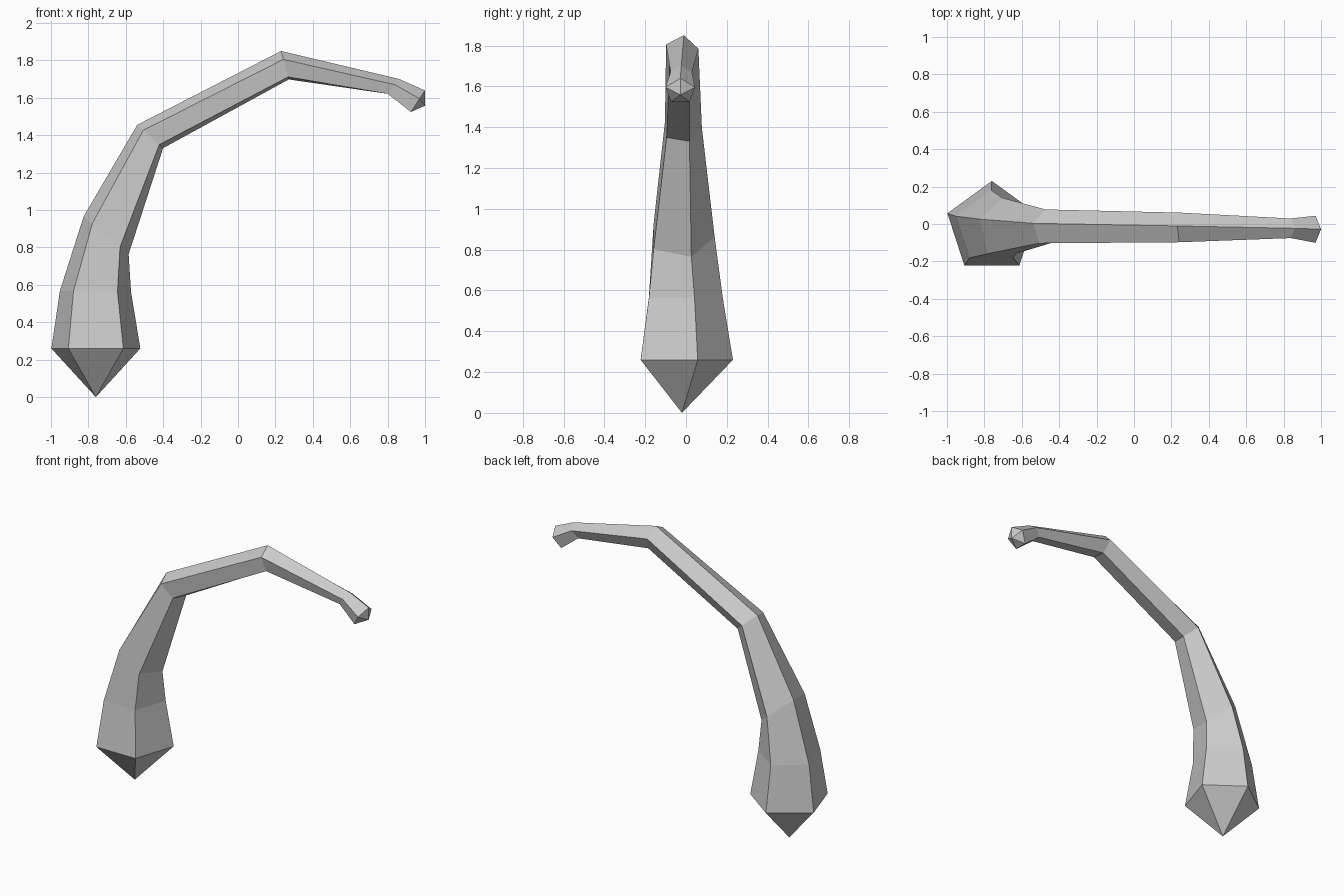
import bpy
import bmesh
from math import cos, sin, radians
from mathutils import Vector

SIDES = 5

old = bpy.data.objects.get("Cube")
if old:
    bpy.data.objects.remove(old, do_unlink=True)


def make_material(name, colour):
    mat = bpy.data.materials.new(name)
    mat.use_nodes = True
    mat.diffuse_color = colour
    mat.node_tree.nodes["Principled BSDF"].inputs["Base Color"].default_value = colour
    return mat


def add_ring(bm, centre, radius, tilt, twist):
    """Pentagon tilted about the y axis and twisted about its own normal."""
    outward = Vector((-cos(radians(tilt)), 0, sin(radians(tilt))))
    side = Vector((0, 1, 0))
    verts = []
    for i in range(SIDES):
        angle = radians(90 + twist + i * 360 / SIDES)
        offset = side * sin(angle) - outward * cos(angle)
        verts.append(bm.verts.new(Vector(centre) + radius * offset))
    return verts


def add_point_cap(bm, ring, tip):
    point = bm.verts.new(tip)
    for i in range(SIDES):
        bm.faces.new((ring[i], ring[(i + 1) % SIDES], point))


# Cross-sections from the thick base to the thin end: centre, radius, tilt, twist
sections = [
    ((-0.76, -0.02, 0.26), 0.25, 0, 0),
    ((-0.762, -0.02, 0.565), 0.2, 1, 0),
    ((-0.705, -0.025, 0.865), 0.165, 40, 0),
    ((-0.468, -0.02, 1.392), 0.098, 42, 4),
    ((0.252, -0.022, 1.77), 0.084, 75, 10),
    ((0.828, -0.023, 1.657), 0.055, 127, 18),
    ((0.958, -0.028, 1.576), 0.076, 123, 18),
]

# Curved tapering body with pointed ends
bm = bmesh.new()
rings = [add_ring(bm, *section) for section in sections]
for lower, upper in zip(rings, rings[1:]):
    for i in range(SIDES):
        j = (i + 1) % SIDES
        bm.faces.new((lower[i], lower[j], upper[j], upper[i]))
add_point_cap(bm, rings[0], (-0.76, -0.02, 0))
add_point_cap(bm, rings[-1], (1, -0.028, 1.558))
bmesh.ops.recalc_face_normals(bm, faces=bm.faces)

mesh = bpy.data.meshes.new("curved_limb")
bm.to_mesh(mesh)
bm.free()
mesh.materials.append(make_material("light grey", (0.6, 0.6, 0.6, 1)))
limb = bpy.data.objects.new("curved_limb", mesh)
bpy.context.collection.objects.link(limb)
